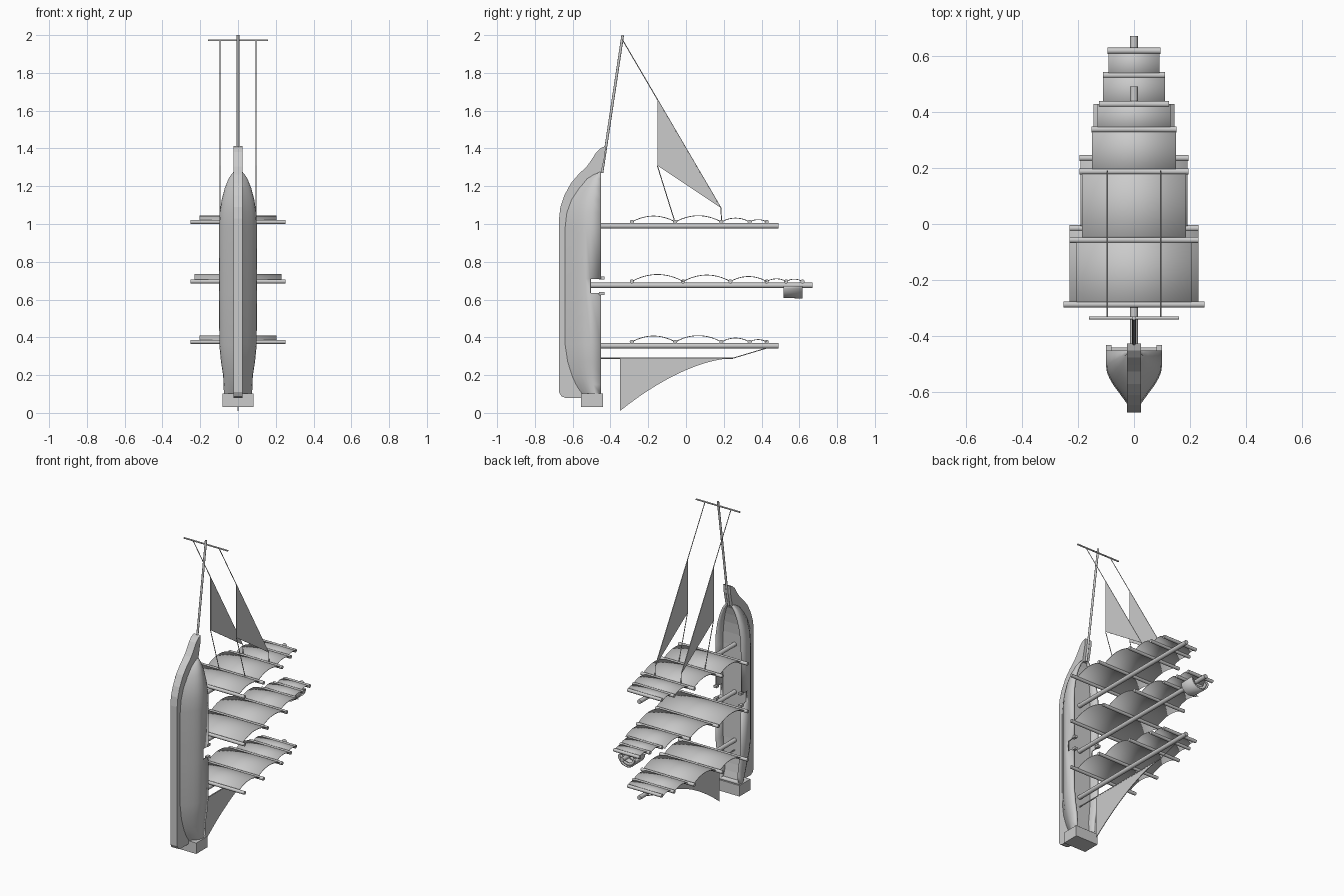
import bpy, bmesh, math
from mathutils import Vector

cube = bpy.data.objects.get("Cube")
if cube:
    bpy.data.objects.remove(cube, do_unlink=True)

# One plain grey for everything
GREY = (0.6, 0.6, 0.6, 1.0)
grey = bpy.data.materials.new("plain grey")
grey.use_nodes = True
grey.diffuse_color = GREY
grey.node_tree.nodes["Principled BSDF"].inputs["Base Color"].default_value = GREY


def finish(name, bm, thick=0, smooth=True, offset=0):
    bmesh.ops.recalc_face_normals(bm, faces=bm.faces)
    mesh = bpy.data.meshes.new(name)
    bm.to_mesh(mesh)
    bm.free()
    mesh.materials.append(grey)
    obj = bpy.data.objects.new(name, mesh)
    bpy.context.collection.objects.link(obj)
    if thick:
        mod = obj.modifiers.new("thickness", 'SOLIDIFY')
        mod.thickness = thick
        mod.offset = offset
    if smooth:
        bpy.ops.object.select_all(action='DESELECT')
        obj.select_set(True)
        bpy.context.view_layer.objects.active = obj
        bpy.ops.object.shade_smooth_by_angle(angle=math.radians(35))
    return obj


def rod(name, a, b, r, sides=16):
    a, b = Vector(a), Vector(b)
    bm = bmesh.new()
    bmesh.ops.create_cone(bm, cap_ends=True, segments=sides, radius1=r, radius2=r, depth=(b - a).length)
    turn = (b - a).to_track_quat('Z', 'Y').to_matrix().to_4x4()
    turn.translation = (a + b) / 2
    bm.transform(turn)
    return finish(name, bm)


def box(name, lo, hi):
    bm = bmesh.new()
    bmesh.ops.create_cube(bm, size=1)
    for v in bm.verts:
        v.co = [lo[i] + (hi[i] - lo[i]) * (v.co[i] + 0.5) for i in range(3)]
    return finish(name, bm, smooth=False)


def plate(name, outline, x, thick):
    # Flat side-profile plate from (y, z) points
    bm = bmesh.new()
    bm.faces.new([bm.verts.new((x, y, z)) for y, z in outline])
    return finish(name, bm, thick, smooth=False)


def loft(bm, rows):
    grid = [[bm.verts.new(p) for p in row] for row in rows]
    faces = []
    for a, b in zip(grid, grid[1:]):
        faces.append([bm.faces.new((a[i], a[i + 1], b[i + 1], b[i])) for i in range(len(a) - 1)])
    return grid, faces


# Hull shell: stations of (z, half width, keel y)
RAIL = -0.45
stations = [(.1, .075, -.555), (.15, .076, -.59), (.2, .079, -.612), (.27, .09, -.63),
            (.36, .099, -.64), (.635, .1, -.64), (.71, .1, -.64), (.98, .1, -.64),
            (1.06, .097, -.632), (1.13, .086, -.61), (1.19, .07, -.575),
            (1.24, .05, -.535), (1.265, .033, -.495), (1.28, .02, -.47)]
section = [(1, 0), (1, .29), (.96, .42), (.88, .52), (.74, .65), (.5, .82), (.25, 1)]


def station_row(z, w, keel):
    half = [(w * k, RAIL + (keel - RAIL) * f, z) for k, f in section]
    return half + [(-x, y, z) for x, y, z in reversed(half)]


bm = bmesh.new()
grid, faces = loft(bm, [station_row(*s) for s in stations])
bm.faces.new(grid[0])
bm.faces.new(grid[-1])
# Gangway gaps amidships
gap = faces[5]
bmesh.ops.delete(bm, geom=[gap[0], gap[-1]], context='FACES')
finish("hull", bm, 0.014, offset=-1)

# Deck below the rail
bm = bmesh.new()
loft(bm, [[(s * w * .94, RAIL + (k - RAIL) * .33, z) for s in (-1, 1)] for z, w, k in stations])
finish("deck", bm, 0.006, smooth=False)

# Keel and stem
outer = [(-.555, .08), (-.64, .08), (-.66, .088), (-.672, .11), (-.672, 1.03), (-.665, 1.09),
         (-.645, 1.15), (-.61, 1.215), (-.57, 1.262), (-.525, 1.305), (-.5, 1.34),
         (-.475, 1.38), (-.45, 1.403), (-.425, 1.412), (-.43, 1.36), (-.45, 1.27)]
inner = [(k + .012, z) for z, w, k in reversed(stations[:-1])]
plate("keel", outer + inner, 0, 0.05)

# Stern block and gangway posts
box("stern_block", (-.083, -.555, .03), (.083, -.44, .102))
for side, label in ((1, "left"), (-1, "right")):
    for z in (.632, .713):
        xs = sorted((side * .08, side * .1))
        box(label + "_gangway_post", (xs[0], -.46, z - .008), (xs[1], -.432, z + .008))


def square_sail(name, y0, y1, z, w):
    rise = .135 * (y1 - y0)
    rows = []
    for i in range(17):
        t = i / 16
        h = z + rise * (1 - (2 * t - 1) ** 2)
        rows.append([(-w, y0 + (y1 - y0) * t, h), (w, y0 + (y1 - y0) * t, h)])
    bm = bmesh.new()
    loft(bm, rows)
    finish(name, bm, 0.004)


# Masts with their yards and square sails
short_yards = [(-.287, .252), (-.057, .23), (.187, .195), (.337, .152), (.427, .125)]
tall_yards = [(-.287, .252), (-.015, .23), (.235, .195), (.427, .125), (.53, .11), (.617, .095)]
short_sails = [.205, .185, .15, .13]
tall_sails = [.23, .19, .145, .11, .09]
for name, z, top, yards, sails in (("fore", .99, .49, short_yards, short_sails),
                                   ("main", .675, .67, tall_yards, tall_sails),
                                   ("rear", .355, .49, short_yards, short_sails)):
    rod(name + "_mast", (0, -.51, z), (0, top, z), .014)
    for y, w in yards:
        rod(name + "_yard", (-w, y, z + .021), (w, y, z + .021), .011, 12)
    for a, b, w in zip(yards, yards[1:], sails):
        square_sail(name + "_sail", a[0], b[0], z + .021, w)

# Lookout: half tub slung under the main mast
bm = bmesh.new()
arc = [math.pi + math.pi * i / 16 for i in range(17)]
grid, _ = loft(bm, [[(.058 * math.cos(a), y, .672 + .058 * math.sin(a)) for a in arc] for y in (.522, .618)])
bm.faces.new(grid[0])
finish("lookout_tub", bm, 0.008, offset=-1)
for y in (.535, .605):
    bm = bmesh.new()
    loft(bm, [[(r * math.cos(a), y, .672 + r * math.sin(a)) for a in arc] for r in (.04, .06)])
    finish("lookout_hoop", bm, 0.008)

# Bowsprit and its cross spar
rod("bowsprit", (0, -.445, 1.27), (0, -.335, 2.0), .007)
rod("bow_spar", (-.16, -.335, 1.973), (.16, -.335, 1.973), .005)

# Paired triangular head sails with their ropes
for side, label in ((1, "left"), (-1, "right")):
    x = side * .095
    peak, tack, clew = (-.152, 1.66), (-.152, 1.31), (.185, 1.085)
    plate(label + "_head_sail", [peak, tack, clew], x, .004)
    for a, b in (((-.335, 1.973), clew), (tack, (-.06, 1.015)), (clew, (.188, 1.015))):
        rod(label + "_head_rope", (x, *a), (x, *b), .0025, 6)

# Stern fore-and-aft sail with boom and rope
leech = []
for i in range(13):
    t = i / 12
    leech.append((-.35 + .6 * t, .01 + .28 * (1 - (1 - t) ** 1.7)))
plate("stern_sail", [(-.35, .29)] + leech, 0, .004)
rod("stern_boom", (0, -.51, .29), (0, .25, .29), .004, 8)
rod("stern_rope", (0, .25, .29), (0, .44, .347), .0025, 6)
